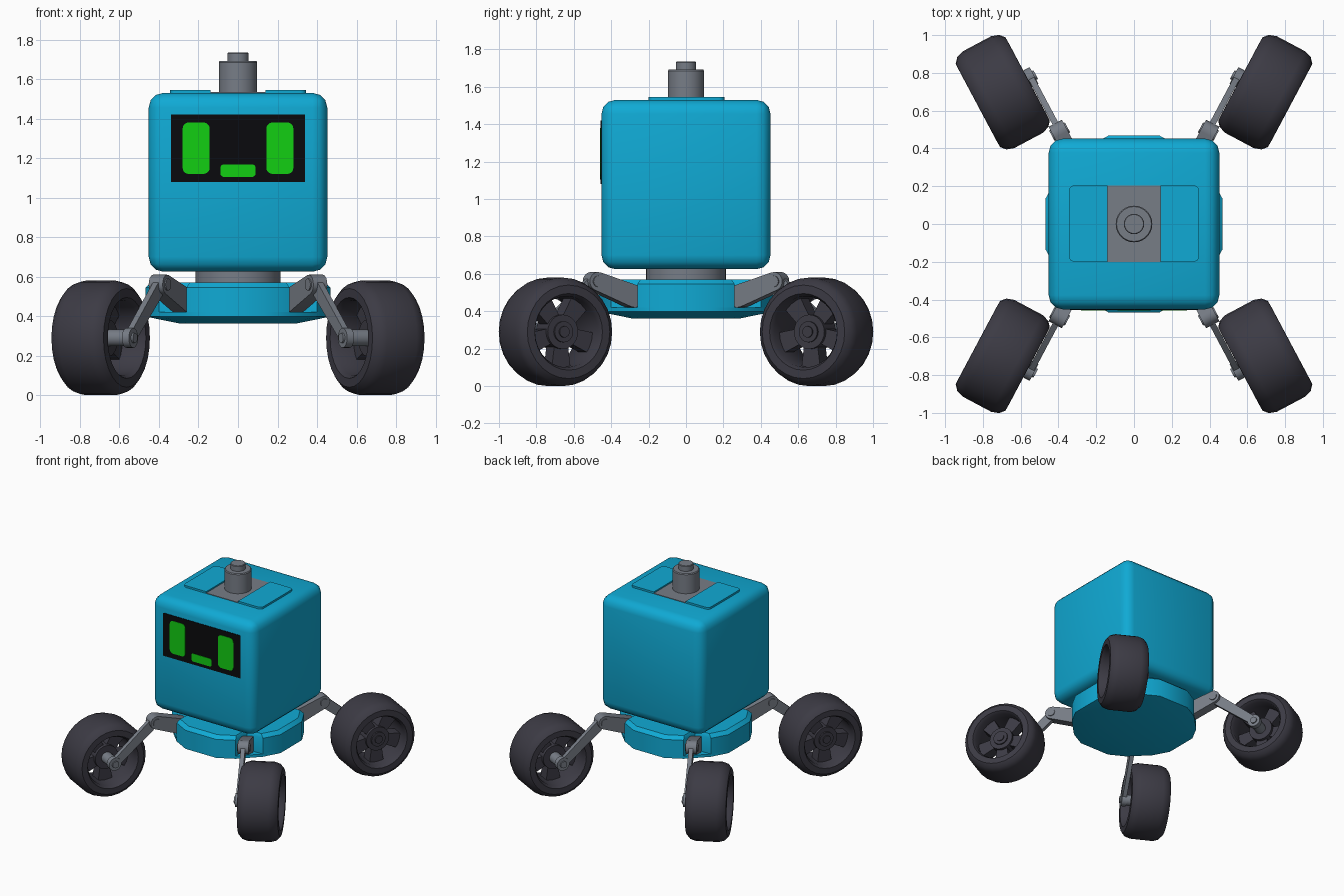
import bpy, bmesh, math
from math import sin, cos, pi
from mathutils import Vector

cube = bpy.data.objects.get("Cube")
if cube:
    bpy.data.objects.remove(cube)


def material(name, rgb, rough=0.6):
    m = bpy.data.materials.new(name)
    m.use_nodes = True
    m.diffuse_color = (*rgb, 1)
    node = m.node_tree.nodes["Principled BSDF"]
    node.inputs["Base Color"].default_value = (*rgb, 1)
    node.inputs["Roughness"].default_value = rough
    return m


BLUE = material("bright_blue", (0.005, 0.4, 0.66))
GREY = material("metal_grey", (0.185, 0.205, 0.24))
DARK = material("tyre_charcoal", (0.045, 0.043, 0.058))
BLACK = material("screen_black", (0.003, 0.003, 0.004))
GREEN = material("display_green", (0.006, 0.62, 0.006))


def finish(name, bm, mat, angle=35):
    bmesh.ops.recalc_face_normals(bm, faces=bm.faces)
    me = bpy.data.meshes.new(name)
    bm.to_mesh(me)
    bm.free()
    me.materials.append(mat)
    ob = bpy.data.objects.new(name, me)
    bpy.context.collection.objects.link(ob)
    bpy.ops.object.select_all(action='DESELECT')
    ob.select_set(True)
    bpy.context.view_layer.objects.active = ob
    bpy.ops.object.shade_smooth_by_angle(angle=math.radians(angle))
    return ob


def loft(name, rings, mat, loop=False):
    """Skin closed rings of points; cap the ends, or join last to first."""
    bm = bmesh.new()
    vs = [[bm.verts.new(p) for p in ring] for ring in rings]
    n = len(vs[0])
    pairs = list(zip(vs, vs[1:])) + ([(vs[-1], vs[0])] if loop else [])
    for a, b in pairs:
        for i in range(n):
            j = (i + 1) % n
            bm.faces.new((a[i], a[j], b[j], b[i]))
    if not loop:
        bm.faces.new(vs[0])
        bm.faces.new(vs[-1])
    return finish(name, bm, mat)


def circle(r, n=24):
    return [(r * cos(2 * pi * i / n), r * sin(2 * pi * i / n)) for i in range(n)]


def turned(name, profile, mat, n=32):
    """Upright turned part from (radius, z) pairs."""
    return loft(name, [[(x, y, z) for x, y in circle(r, n)] for r, z in profile], mat)


def rounded(x0, x1, y0, y1, radii, seg=5):
    """Rectangle outline; radii run anticlockwise from the upper right corner."""
    pts = []
    corners = ((x1, y1, -1, -1), (x0, y1, 1, -1), (x0, y0, 1, 1), (x1, y0, -1, 1))
    for k, (x, y, dx, dy) in enumerate(corners):
        r = radii[k]
        for s in range(seg + 1 if r else 1):
            t = pi / 2 * (k + s / seg)
            pts.append((x + r * (dx + cos(t)), y + r * (dy + sin(t))) if r else (x, y))
    return pts


# Body shell with softened edges
bm = bmesh.new()
bmesh.ops.create_cube(bm, size=1)
for v in bm.verts:
    v.co = Vector((v.co.x * 0.904, v.co.y * 0.904, v.co.z * 0.905 + 1.0775))
bmesh.ops.bevel(bm, geom=bm.edges[:], offset=0.075, segments=3, profile=0.5, affect='EDGES')
finish("body_shell", bm, BLUE)


# Face display plates on the front
def face_plate(name, outline, y0, y1, mat):
    loft(name, [[(x, y, z) for x, z in outline] for y in (y0, y1)], mat)


face_plate("screen", rounded(-0.34, 0.34, 1.08, 1.42, [0] * 4), -0.45, -0.456, BLACK)
for side, x in (("left", 0.212), ("right", -0.212)):
    face_plate(side + "_eye", rounded(x - 0.068, x + 0.068, 1.12, 1.38, [0.03] * 4),
               -0.455, -0.459, GREEN)
face_plate("mouth", rounded(-0.088, 0.088, 1.105, 1.168, [0.015] * 4), -0.455, -0.459, GREEN)


# Roof plates and sensor mast
def roof_plate(name, outline, top, mat):
    loft(name, [[(x, y, z) for x, y in outline] for z in (1.525, top)], mat)


R = 0.03
roof_plate("roof_plate_left", rounded(0.14, 0.345, -0.2, 0.205, [R, 0, 0, R]), 1.545, BLUE)
roof_plate("roof_plate_right", rounded(-0.345, -0.14, -0.2, 0.205, [0, R, R, 0]), 1.545, BLUE)
roof_plate("roof_centre_panel", rounded(-0.14, 0.14, -0.2, 0.205, [0] * 4), 1.534, GREY)
turned("mast", [(0.097, 1.53), (0.097, 1.685), (0.092, 1.692)], GREY)
turned("mast_cap", [(0.054, 1.69), (0.054, 1.73), (0.05, 1.735)], GREY)

# Neck
turned("neck", [(0.215, 0.56), (0.215, 0.64)], GREY)

# Chassis: faceted tray below, cross-shaped block above with corner channels
quarter = [(0.468, 0.135), (0.40, 0.26), (0.26, 0.40), (0.135, 0.468)]
notched = quarter[:2] + [(0.26, 0.26)] + quarter[2:]


def four_fold(pts):
    out = []
    for k in range(4):
        for x, y in pts:
            for _ in range(k):
                x, y = -y, x
            out.append((x, y))
    return out


def stack(name, outline, levels, mat):
    loft(name, [[(x * s, y * s, z) for x, y in outline] for s, z in levels], mat)


stack("chassis_tray", four_fold(quarter), [(0.62, 0.362), (1, 0.398), (1, 0.42)], BLUE)
stack("chassis_block", four_fold(notched), [(1, 0.41), (1, 0.545), (0.94, 0.57)], BLUE)

# Legs and wheels, one set at each corner
AXLE_Z, LINK_A = 0.29, -0.168
KNEE, MOUNT = (-0.326, 0.56), (-0.55, 0.48)


def stadium(p, q, rp, rq, n=8):
    """Outline of a link with round ends of radius rp and rq."""
    t = math.atan2(q[1] - p[1], q[0] - p[0])
    pts = []
    for c, r, start in ((q, rq, t - pi / 2), (p, rp, t + pi / 2)):
        for i in range(n + 1):
            a = start + pi * i / n
            pts.append((c[0] + r * cos(a), c[1] + r * sin(a)))
    return pts


def corner(tag, sx, sy):
    def place(u, a, z):
        # u runs along the rolling direction, a along the axle
        return (sx * (0.695 + 0.47 * u + 0.883 * a),
                sy * (0.698 + 0.883 * u - 0.47 * a), z)

    def plate(name, outline, a0, a1, mat):
        loft(tag + name, [[place(u, a, z) for u, z in outline] for a in (a0, a1)], mat)

    def disc(name, centre, r, a0, a1, mat, n=24):
        plate(name, [(centre[0] + x, centre[1] + y) for x, y in circle(r, n)], a0, a1, mat)

    hub = (0, AXLE_Z)
    # Upper arm, lower link and pivots
    plate("upper_arm", stadium(MOUNT, KNEE, 0.06, 0.05), LINK_A - 0.04, LINK_A + 0.04, GREY)
    plate("lower_link", stadium(KNEE, hub, 0.04, 0.032), LINK_A - 0.016, LINK_A + 0.016, GREY)
    disc("knee_pivot", KNEE, 0.03, LINK_A - 0.047, LINK_A + 0.047, GREY)
    disc("link_foot", hub, 0.05, LINK_A - 0.02, LINK_A + 0.02, GREY)
    disc("link_bolt", hub, 0.026, LINK_A - 0.03, LINK_A, GREY)
    disc("axle", hub, 0.042, LINK_A, 0, GREY)

    # Tyre, swept round the axle as a closed section
    half = [(0.29, 0.085), (0.277, 0.125), (0.25, 0.149), (0.205, 0.15), (0.19, 0.125)]
    section = half + [(r, -a) for r, a in reversed(half)]
    loft(tag + "tyre", [[place(x, a, AXLE_Z + z) for x, z in circle(r, 28)]
                        for r, a in section], DARK, loop=True)

    # Wheel centre with stepped hub, rim band and five spokes
    disc("wheel_hub", hub, 0.092, -0.05, 0.085, DARK)
    disc("hub_ring", hub, 0.056, 0.08, 0.097, DARK)
    disc("hub_cap", hub, 0.03, 0.09, 0.106, DARK)
    for k in range(5):
        t = -pi / 2 + 2 * pi * k / 5
        bar = [(0.08, -0.042), (0.2, -0.058), (0.2, 0.058), (0.08, 0.042)]
        outline = [(r * cos(t) - w * sin(t), AXLE_Z + r * sin(t) + w * cos(t)) for r, w in bar]
        plate(f"spoke_{k + 1}", outline, -0.025, 0.065, DARK)


for end, sy in (("front", -1), ("back", 1)):
    for side, sx in (("left", 1), ("right", -1)):
        corner(f"{end}_{side}_", sx, sy)
